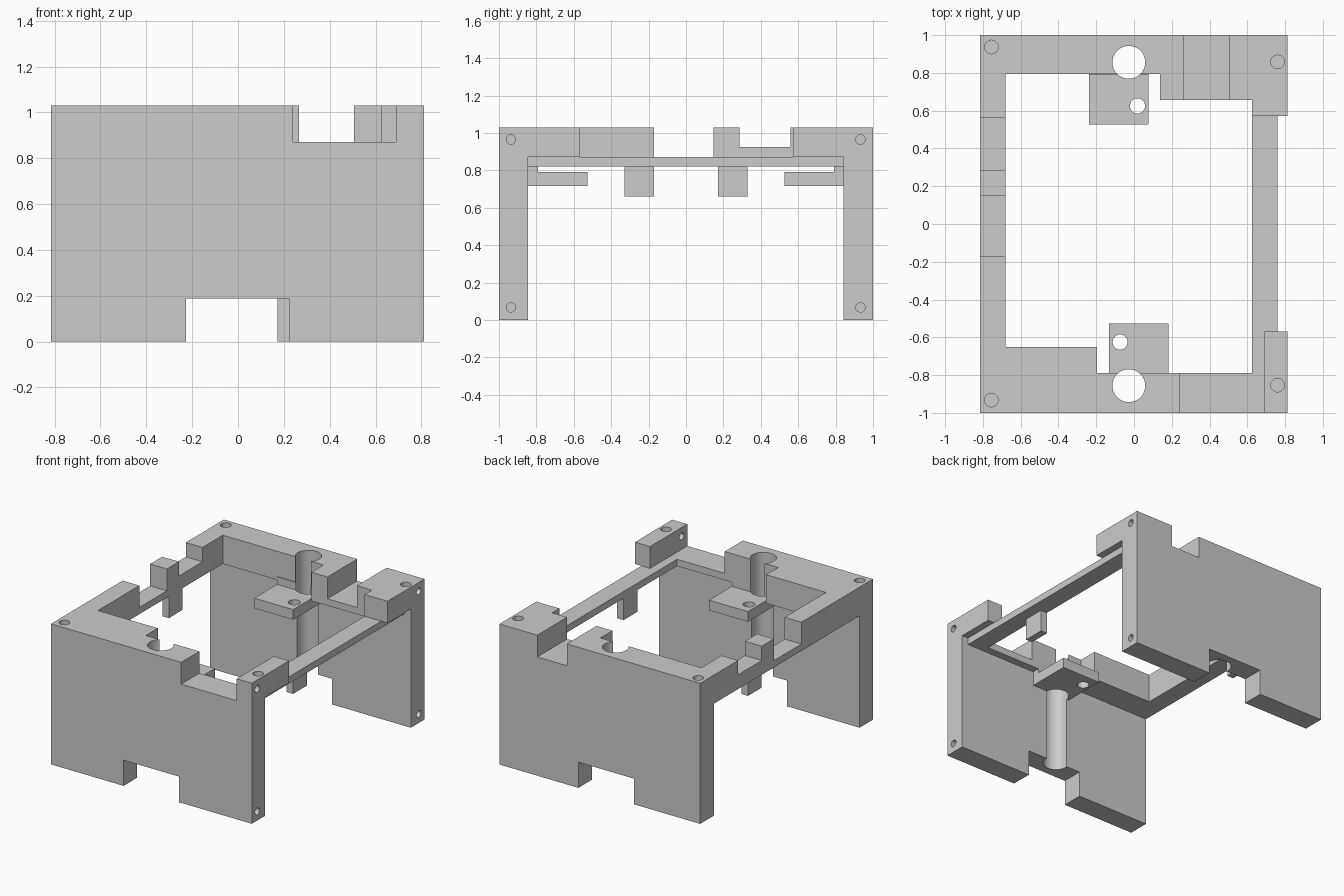
import bpy
import math

cube = bpy.data.objects.get("Cube")
if cube:
    bpy.data.objects.remove(cube, do_unlink=True)

grey = bpy.data.materials.new("plain_grey")
grey.use_nodes = True
grey.diffuse_color = (0.6, 0.6, 0.6, 1)
grey.node_tree.nodes["Principled BSDF"].inputs["Base Color"].default_value = (0.6, 0.6, 0.6, 1)

LEFT, RIGHT = -0.815, 0.812       # outer sides
IN_L, IN_R = -0.68, 0.626         # opening sides
TOP, DECK, UNDER = 1.03, 0.87, 0.82
MID = -0.0275                     # axis of the half-turn symmetry
FAR = 1.2                         # beyond every face


def box(name, x0, x1, y0, y1, z0, z1):
    bpy.ops.mesh.primitive_cube_add(size=1, location=((x0 + x1) / 2, (y0 + y1) / 2, (z0 + z1) / 2))
    ob = bpy.context.object
    ob.name = name
    ob.scale = (x1 - x0, y1 - y0, z1 - z0)
    bpy.ops.object.transform_apply(location=False, rotation=False, scale=True)
    ob.data.materials.append(grey)
    return ob


def rod(name, radius, depth, location, rotation=(0, 0, 0)):
    bpy.ops.mesh.primitive_cylinder_add(vertices=48, radius=radius, depth=depth,
                                        location=location, rotation=rotation)
    ob = bpy.context.object
    ob.name = name
    ob.data.materials.append(grey)
    return ob


def combine(tool, operation="DIFFERENCE"):
    bpy.context.view_layer.objects.active = frame
    mod = frame.modifiers.new(tool.name, "BOOLEAN")
    mod.operation = operation
    mod.solver = "EXACT"
    mod.object = tool
    bpy.ops.object.modifier_apply(modifier=mod.name)
    bpy.data.objects.remove(tool, do_unlink=True)


def cut(*limits):
    combine(box("cutter", *limits))


def add(*limits):
    combine(box("addition", *limits), "UNION")


frame = box("mounting_frame", LEFT, RIGHT, -1, 1, 0, TOP)

# Open space between the two walls, and the stepped opening in the deck
cut(-FAR, FAR, -0.845, 0.842, -FAR, UNDER)
cut(IN_L, IN_R, -0.65, 0.656, 0.5, FAR)
cut(-0.195, IN_R, -0.79, 0, 0.5, FAR)
cut(IN_L, 0.137, 0, 0.795, 0.5, FAR)

# Left rail steps
cut(-FAR, -0.6, -0.172, 0.147, DECK, FAR)
cut(-FAR, -0.6, 0.287, 0.56, 0.925, FAR)

# Right rail: low, set in beneath the corner blocks
cut(0.6, FAR, -0.57, 0.572, DECK, FAR)
cut(0.76, FAR, -0.845, 0.842, 0.7, DECK)

# Notches in the upper edges of the front and back
cut(0.24, 0.69, -FAR, -0.5, DECK, FAR)
cut(0.266, 0.505, 0.5, FAR, DECK, FAR)

# Notches at the foot of each wall
cut(-0.227, 0.222, -FAR, -0.5, -FAR, 0.188)
cut(-0.277, 0.172, 0.5, FAR, -FAR, 0.188)

# Parts repeated by a half turn: tabs with hangers, and pegs under the rails
for s in (-1, 1):
    def turned(x0, x1, y0, y1, z0, z1):
        xs = sorted((MID - s * (x0 - MID), MID - s * (x1 - MID)))
        ys = sorted((-s * y0, -s * y1))
        return (*xs, *ys, z0, z1)

    add(*turned(-0.133, 0.182, -0.91, -0.527, 0.715, 0.79))
    add(*turned(-0.133, 0.182, -0.91, -0.79, 0.715, 0.845))
    add(*turned(0.626, 0.678, -0.33, -0.172, 0.66, 0.845))

# Vertical bores through the walls and the small tab holes
for s in (-1, 1):
    combine(rod("wall_bore", 0.087, 3, (MID, s * 0.856, 0.5)))
    combine(rod("tab_hole", 0.04, 0.4, (MID + s * 0.046, s * 0.625, 0.75)))

# Blind screw holes in the top corners and in the right ends of the walls
for x, y in ((-0.755, 0.937), (-0.755, -0.932), (0.76, 0.858), (0.76, -0.853)):
    combine(rod("top_screw_hole", 0.036, 0.3, (x, y, TOP)))
for y in (-0.936, 0.933):
    for z in (0.067, 0.965):
        combine(rod("side_screw_hole", 0.025, 0.3, (RIGHT, y, z), (0, math.pi / 2, 0)))

bpy.ops.object.select_all(action="DESELECT")
frame.select_set(True)
bpy.context.view_layer.objects.active = frame
bpy.ops.object.shade_smooth_by_angle(angle=math.radians(30))
